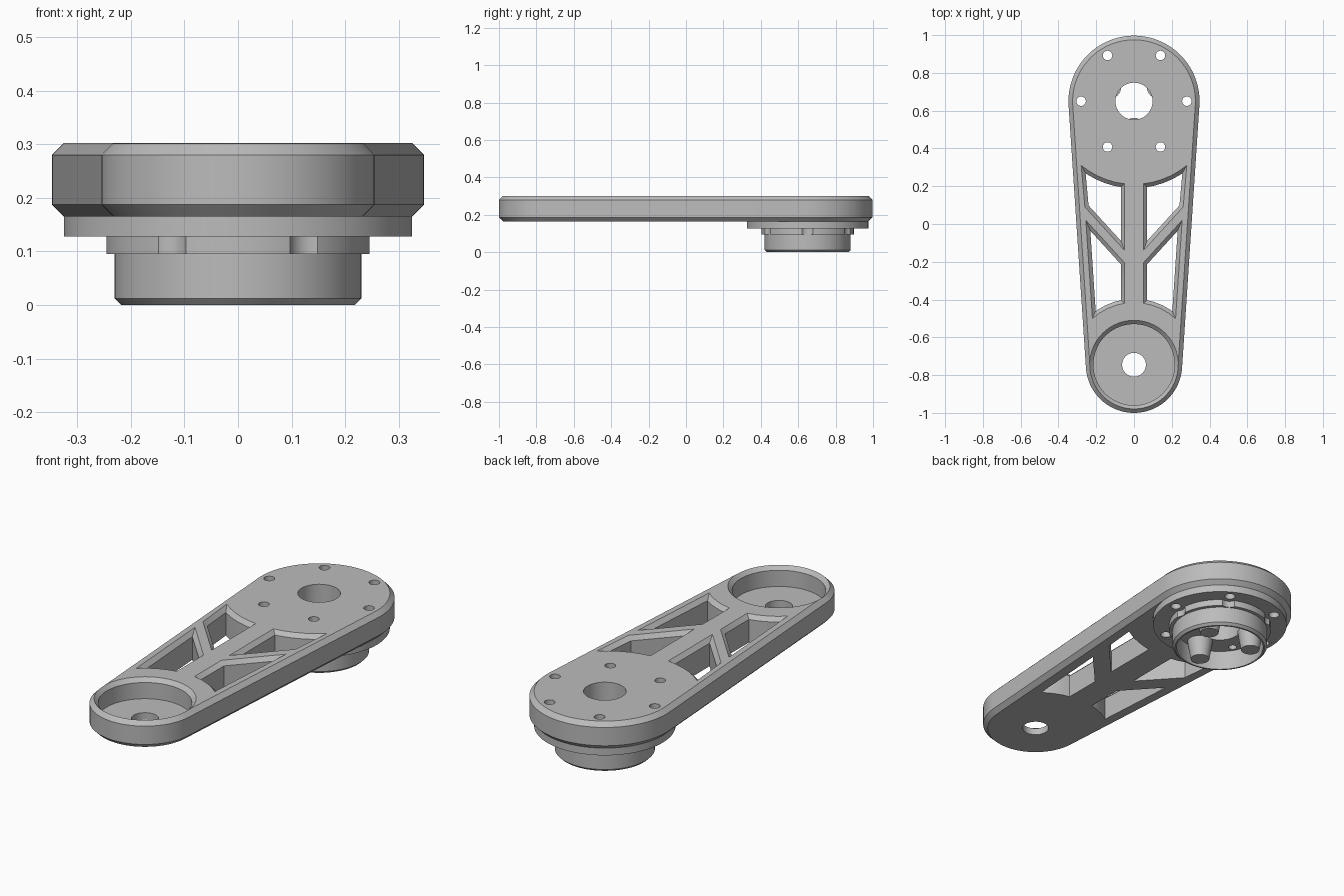
import bpy, bmesh, math
from mathutils import Vector

cube = bpy.data.objects.get("Cube")
if cube:
    bpy.data.objects.remove(cube, do_unlink=True)

BIG_Y, SMALL_Y = 0.65, -0.745
BIG_R, SMALL_R = 0.347, 0.255
BOTTOM, TOP, BEVEL = 0.165, 0.302, 0.022

gray = bpy.data.materials.new("plain gray")
gray.use_nodes = True
gray.diffuse_color = (0.5, 0.5, 0.5, 1)
gray.node_tree.nodes["Principled BSDF"].inputs["Base Color"].default_value = (0.5, 0.5, 0.5, 1)


def arc(y, r, start, end, n, x=0.0):
    """Points on an arc, angles in degrees."""
    angles = [math.radians(start + (end - start) * i / n) for i in range(n + 1)]
    return [Vector((x + r * math.cos(a), y + r * math.sin(a))) for a in angles]


def circle(y, r, x=0.0, n=96):
    return arc(y, r, 0, 360, n, x)[:-1]


def inset(points, d):
    """Offset a counter-clockwise outline inwards."""
    result = []
    for i, p in enumerate(points):
        a = (p - points[i - 1]).normalized()
        b = (points[(i + 1) % len(points)] - p).normalized()
        n1, n2 = Vector((-a.y, a.x)), Vector((-b.y, b.x))
        result.append(p + (n1 + n2) * d / (1 + n1.dot(n2)))
    return result


def loft(name, rings, closed=False):
    """Skin a stack of (outline, z) rings; closed joins the last to the first."""
    bm = bmesh.new()
    loops = [[bm.verts.new((p.x, p.y, z)) for p in pts] for pts, z in rings]
    pairs = list(zip(loops, loops[1:]))
    if closed:
        pairs.append((loops[-1], loops[0]))
    else:
        bm.faces.new(loops[0])
        bm.faces.new(loops[-1])
    for low, high in pairs:
        for i in range(len(low)):
            j = (i + 1) % len(low)
            bm.faces.new((low[i], low[j], high[j], high[i]))
    bmesh.ops.recalc_face_normals(bm, faces=bm.faces[:])
    mesh = bpy.data.meshes.new(name)
    bm.to_mesh(mesh)
    bm.free()
    mesh.materials.append(gray)
    ob = bpy.data.objects.new(name, mesh)
    bpy.context.collection.objects.link(ob)
    return ob


def drill(y, r, low, high, x=0.0, n=48):
    cutter = loft("drill", [(circle(y, r, x, n), low), (circle(y, r, x, n), high)])
    cutter.hide_render = True
    return cutter


def carve(ob, cutters):
    """Subtract the cutters, bake the result and remove the cutters."""
    for c in cutters:
        mod = ob.modifiers.new("cut", "BOOLEAN")
        mod.operation, mod.solver, mod.object = "DIFFERENCE", "EXACT", c
    graph = bpy.context.evaluated_depsgraph_get()
    mesh = bpy.data.meshes.new_from_object(ob.evaluated_get(graph))
    ob.modifiers.clear()
    ob.data = mesh
    for c in cutters:
        bpy.data.objects.remove(c, do_unlink=True)


def around(radius, count, start):
    for i in range(count):
        a = math.radians(start + 360 * i / count)
        yield radius * math.cos(a), BIG_Y + radius * math.sin(a)


def arm_outline(d):
    """Two end circles joined by tangents, shrunk by d."""
    t = math.degrees(math.asin((BIG_R - SMALL_R) / (BIG_Y - SMALL_Y)))
    return (arc(BIG_Y, BIG_R - d, -t, 180 + t, 64)
            + arc(SMALL_Y, SMALL_R - d, 180 + t, 360 - t, 64))


# Tapered arm with bevelled rims
arm = loft("arm", [(arm_outline(BEVEL), BOTTOM), (arm_outline(0), BOTTOM + BEVEL),
                   (arm_outline(0), TOP - BEVEL), (arm_outline(BEVEL), TOP)])

# Truss openings, bevelled at the top and mirrored
upper = [Vector((0.05, -0.14)), Vector((0.26, 0.09))] + arc(BIG_Y, 0.44, -50.5, -83.5, 5)
lower = arc(SMALL_Y, 0.329, 81.3, 48, 4) + [Vector((0.255, 0.02)), Vector((0.05, -0.205))]
cutters = []
for outline in (upper, lower):
    for side in (1, -1):
        rings = []
        for d, z in ((0.02, 0.1), (0.02, TOP - 0.02), (-0.01, TOP + 0.01)):
            rings.append(([Vector((p.x * side, p.y)) for p in inset(outline, d)], z))
        cutters.append(loft("opening", rings))

# Round pocket in the small end
cutters.append(loft("pocket", [(circle(SMALL_Y, 0.215), 0.2),
                               (circle(SMALL_Y, 0.215), TOP - 0.02),
                               (circle(SMALL_Y, 0.245), TOP + 0.01)]))
# Shaft and screw holes
cutters.append(drill(SMALL_Y, 0.063, 0.1, 0.4))
cutters.append(drill(BIG_Y, 0.098, 0.1, 0.4, n=96))
cutters += [drill(y, 0.025, 0.1, 0.4, x, 32) for x, y in around(0.28, 6, 0)]
carve(arm, cutters)

# Hub below the big end: flange, step, cup wall and shaft hole
profile = [(0.325, BOTTOM), (0.325, 0.128), (0.247, 0.128), (0.247, 0.095),
           (0.23, 0.095), (0.23, 0.012), (0.218, 0), (0.21, 0),
           (0.21, 0.1), (0.098, 0.1), (0.098, BOTTOM)]
hub = loft("hub", [(circle(BIG_Y, r), z) for r, z in profile], closed=True)
cutters = [drill(y, 0.025, 0.05, 0.3, x, 32) for x, y in around(0.28, 6, 0)]
cutters += [drill(y, 0.042, 0.08, 0.1285, x, 32) for x, y in around(0.275, 6, 0)]
cutters += [drill(y, 0.02, 0.05, 0.14, x, 32) for x, y in around(0.18, 3, 90)]
carve(hub, cutters)

# Tapered pegs inside the cup
parts = [arm, hub]
for x, y in around(0.15, 3, 30):
    parts.append(loft("peg", [(circle(y, 0.045, x, 32), 0.003),
                              (circle(y, 0.062, x, 32), 0.102)]))

# Smooth shading with crisp edges
bpy.ops.object.select_all(action="DESELECT")
for ob in parts:
    ob.select_set(True)
bpy.context.view_layer.objects.active = arm
bpy.ops.object.shade_smooth_by_angle(angle=math.radians(30))
